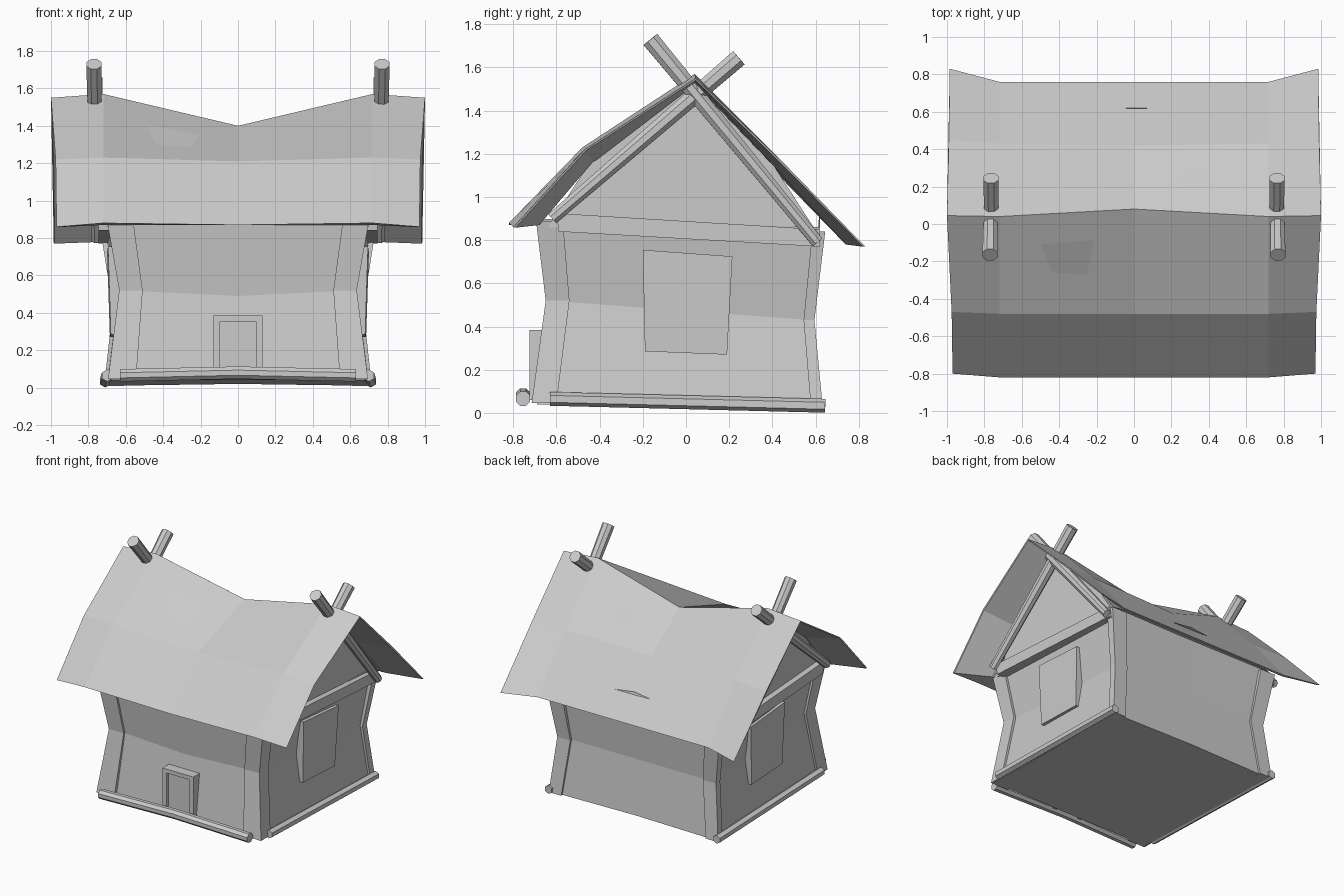
import bpy, bmesh, math
from mathutils import Vector

if "Cube" in bpy.data.objects:
    bpy.data.objects.remove(bpy.data.objects["Cube"])


def loft(name, rings):
    """Closed solid through rings with equal point counts, capped at both ends."""
    bm = bmesh.new()
    rows = [[bm.verts.new(p) for p in r] for r in rings]
    n = len(rows[0])
    for a, b in zip(rows, rows[1:]):
        for i in range(n):
            j = (i + 1) % n
            bm.faces.new((a[i], a[j], b[j], b[i]))
    bm.faces.new(rows[0][::-1])
    bm.faces.new(rows[-1])
    bmesh.ops.recalc_face_normals(bm, faces=bm.faces[:])
    me = bpy.data.meshes.new(name)
    bm.to_mesh(me)
    bm.free()
    ob = bpy.data.objects.new(name, me)
    bpy.context.collection.objects.link(ob)
    return ob


def pole(name, pts, radii, sides=8):
    """Faceted log along a path."""
    pts = [Vector(p) for p in pts]
    d = (pts[-1] - pts[0]).normalized()
    u = d.cross(Vector((0, 0, 1))).normalized()
    v = u.cross(d)
    rings = []
    for p, r in zip(pts, radii):
        angs = [2 * math.pi * (i + 0.5) / sides for i in range(sides)]
        rings.append([p + r * (math.cos(a) * u + math.sin(a) * v) for a in angs])
    return loft(name, rings)


def slab(name, profile, xs_in, xs_out):
    """Solid from a (y, z) outline between inner and outer x values."""
    return loft(name, [[(x, y, z) for x, (y, z) in zip(xs, profile)]
                       for xs in (xs_in, xs_out)])


def post(name, s, levels):
    """Bent corner post: levels of (z, x0, x1, y0, y1)."""
    return loft(name, [[(s * x0, y0, z), (s * x1, y0, z), (s * x1, y1, z), (s * x0, y1, z)]
                       for z, x0, x1, y0, y1 in levels])


def box(name, x0, x1, y0, y1, z0, z1):
    return post(name, 1, [(z0, x0, x1, y0, y1), (z1, x0, x1, y0, y1)])


# Pinched wall body: (front x, y, z, mid z), (back x, y, z, mid z)
body = []
for (fx, fy, fz, fm), (bx, by, bz, bm_) in [
    ((0.68, -0.69, 0.04, 0.05), (0.70, 0.62, 0.01, 0.02)),
    ((0.615, -0.635, 0.52, 0.49), (0.65, 0.58, 0.43, 0.43)),
    ((0.68, -0.68, 0.90, 0.90), (0.71, 0.62, 0.86, 0.96)),
]:
    body.append([(-fx, fy, fz), (0, fy, fm), (fx, fy, fz),
                 (bx, by, bz), (0, by, bm_), (-bx, by, bz)])
loft("wall_body", body)

# Swaybacked roof: outer outline, then underside running forward
end_out = [(0.97, -0.80, 0.86), (0.975, -0.47, 1.22), (1.0, 0.045, 1.55),
           (0.99, 0.45, 1.16), (0.985, 0.83, 0.77)]
end_in = [(0.98, 0.82, 0.77), (0.985, 0.44, 1.155), (0.995, 0.045, 1.54),
          (0.97, -0.465, 1.213), (0.965, -0.79, 0.858)]
shoulder = [(-0.82, 0.88), (-0.48, 1.23), (0.04, 1.57), (0.43, 1.17), (0.76, 0.78),
            (0.74, 0.78), (0.41, 1.14), (0.04, 1.525), (-0.43, 1.165), (-0.68, 0.87)]
middle = [(-0.82, 0.87), (-0.48, 1.21), (0.08, 1.40), (0.42, 1.16), (0.76, 0.78),
          (0.74, 0.78), (0.40, 1.13), (0.08, 1.36), (-0.44, 1.16), (-0.70, 0.87)]
ends = end_out + end_in
loft("roof", [
    [(-x, y, z) for x, y, z in ends],
    [(-0.72, y, z) for y, z in shoulder],
    [(0, y, z) for y, z in middle],
    [(0.72, y, z) for y, z in shoulder],
    ends,
])

for s, side in ((-1, "left"), (1, "right")):
    # Gable panel following the roof bend, and tie beam
    slab("gable_" + side,
         [(-0.64, 0.86), (-0.44, 1.17), (0.04, 1.53), (0.41, 1.14), (0.63, 0.80)],
         [s * 0.66] * 5, [s * 0.70] * 5)
    slab("tie_beam_" + side, [(-0.59, 0.84), (0.62, 0.77), (0.62, 0.85), (-0.60, 0.925)],
         [s * 0.66] * 4, [s * 0.745] * 4)
    # Rafters crossing above the ridge
    pole("front_rafter_" + side, [(s * 0.755, -0.62, 0.90), (s * 0.765, 0.245, 1.645)],
         (0.03, 0.044))
    pole("back_rafter_" + side, [(s * 0.755, 0.61, 0.79), (s * 0.77, -0.165, 1.73)],
         (0.03, 0.044))
    # Corner posts
    post("front_post_" + side, s, [(0.045, 0.545, 0.695, -0.715, -0.60),
                                   (0.52, 0.51, 0.635, -0.65, -0.54),
                                   (0.89, 0.56, 0.70, -0.695, -0.57)])
    post("back_post_" + side, s, [(0.01, 0.61, 0.715, 0.58, 0.635),
                                  (0.43, 0.56, 0.67, 0.545, 0.595),
                                  (0.84, 0.61, 0.735, 0.585, 0.645)])
    # Shuttered window block
    slab("window_" + side, [(-0.19, 0.285), (0.19, 0.27), (0.215, 0.725), (-0.20, 0.755)],
         [s * 0.60] * 4, [s * 0.68, s * 0.685, s * 0.70, s * 0.695])
    # Side sill log
    pole("side_sill_" + side, [(s * 0.70, -0.63, 0.065), (s * 0.71, 0.645, 0.033)],
         (0.032, 0.032), 6)

# Front sill log, bowed up in the middle
pole("front_sill", [(-0.63, -0.755, 0.066), (0, -0.755, 0.08), (0.63, -0.755, 0.066)],
     (0.036, 0.036, 0.036))

# Door and frame
box("door", -0.10, 0.10, -0.70, -0.62, 0.07, 0.36)
for s, side in ((-1, "left"), (1, "right")):
    box("door_jamb_" + side, min(s * 0.13, s * 0.095), max(s * 0.13, s * 0.095),
        -0.725, -0.63, 0.06, 0.36)
box("door_lintel", -0.13, 0.13, -0.725, -0.62, 0.355, 0.385)
